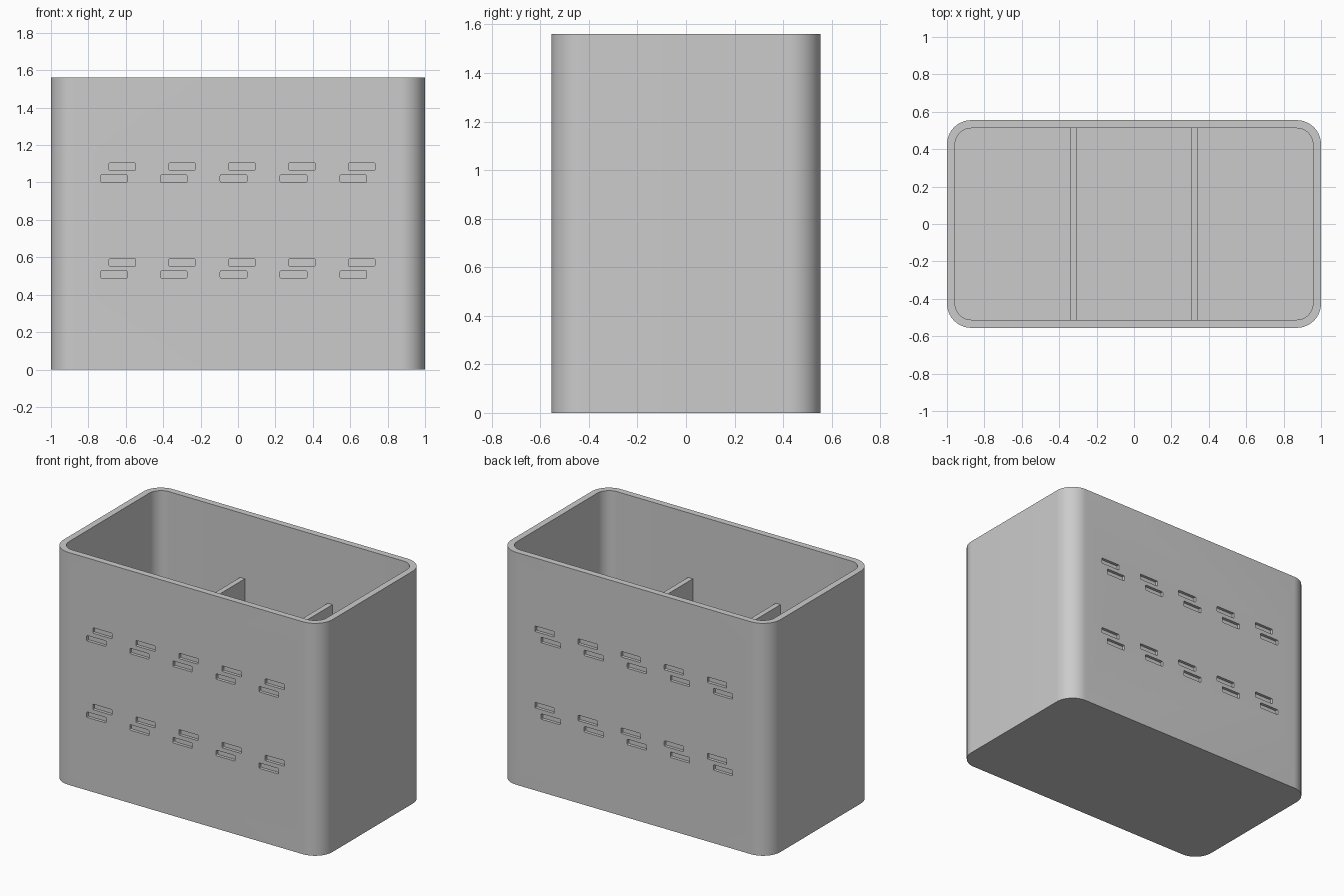
import bpy, bmesh, math
from mathutils import Vector

cube = bpy.data.objects.get("Cube")
if cube:
    bpy.data.objects.remove(cube, do_unlink=True)

HALF_X, HALF_Y, HEIGHT, RADIUS = 1.0, 0.555, 1.56, 0.13
WALL, FLOOR = 0.043, 0.045
DIVIDER_TOP, DIVIDER_X, DIVIDER_W = 1.126, 0.325, 0.035
SLOT_W, SLOT_H, SLOT_DEPTH, PITCH = 0.143, 0.037, 0.02, 0.32

grey = bpy.data.materials.new("plain grey")
grey.use_nodes = True
grey.diffuse_color = (0.6, 0.6, 0.6, 1)
grey.node_tree.nodes["Principled BSDF"].inputs["Base Color"].default_value = (0.6, 0.6, 0.6, 1)


def rounded_outline(half_w, half_h, radius, steps):
    """Counter-clockwise rounded rectangle as (u, v) pairs."""
    points = []
    for i, (su, sv) in enumerate(((1, 1), (-1, 1), (-1, -1), (1, -1))):
        for k in range(steps + 1):
            a = math.pi / 2 * (i + k / steps)
            points.append((su * (half_w - radius) + radius * math.cos(a),
                           sv * (half_h - radius) + radius * math.sin(a)))
    return points


def skin(bm, loops):
    """Join matching point loops in order and cap both ends."""
    rings = [[bm.verts.new(p) for p in loop] for loop in loops]
    for a, b in zip(rings, rings[1:]):
        for i in range(len(a)):
            j = (i + 1) % len(a)
            bm.faces.new((a[i], a[j], b[j], b[i]))
    bm.faces.new(list(reversed(rings[0])))
    bm.faces.new(rings[-1])


def make_object(name, bm):
    bmesh.ops.recalc_face_normals(bm, faces=bm.faces[:])
    mesh = bpy.data.meshes.new(name)
    bm.to_mesh(mesh)
    bm.free()
    mesh.materials.append(grey)
    obj = bpy.data.objects.new(name, mesh)
    bpy.context.collection.objects.link(obj)
    return obj


# Open box with rounded corners
outer = rounded_outline(HALF_X, HALF_Y, RADIUS, 16)
inner = rounded_outline(HALF_X - WALL, HALF_Y - WALL, RADIUS - WALL, 16)
bm = bmesh.new()
skin(bm, [[Vector((u, v, z)) for u, v in outline] for outline, z in
          ((outer, 0), (outer, HEIGHT), (inner, HEIGHT), (inner, FLOOR))])
box = make_object("box_shell", bm)

# Staggered slot pockets sunk into the front and back walls
slot = rounded_outline(SLOT_W / 2, SLOT_H / 2, 0.005, 3)
bm = bmesh.new()
for side in (-1, 1):
    for row_z in (0.54, 1.053):
        for column in range(-2, 3):
            for step in (-1, 1):
                cx = column * PITCH - 0.001 + step * 0.0225
                cz = row_z + step * 0.032
                skin(bm, [[Vector((cx + u, side * y, cz + v)) for u, v in slot]
                          for y in (HALF_Y - SLOT_DEPTH, HALF_Y + 0.05)])
cutter = make_object("slot_cutter", bm)
cutter.hide_render = True

cut = box.modifiers.new("slots", 'BOOLEAN')
cut.operation = 'DIFFERENCE'
cut.solver = 'EXACT'
cut.object = cutter
bpy.ops.object.select_all(action='DESELECT')
bpy.context.view_layer.objects.active = box
box.select_set(True)
bpy.ops.object.modifier_apply(modifier=cut.name)
bpy.data.objects.remove(cutter, do_unlink=True)
bpy.ops.object.shade_smooth_by_angle(angle=math.radians(30))

# Two inner dividers, lower than the rim, set into floor and walls
for name, side in (("left_divider", 1), ("right_divider", -1)):
    bm = bmesh.new()
    bmesh.ops.create_cube(bm, size=1)
    bottom = FLOOR - 0.01
    size = Vector((DIVIDER_W, 2 * (HALF_Y - WALL) + 0.01, DIVIDER_TOP - bottom))
    bmesh.ops.scale(bm, vec=size, verts=bm.verts[:])
    bmesh.ops.translate(bm, vec=(side * DIVIDER_X, 0, (DIVIDER_TOP + bottom) / 2), verts=bm.verts[:])
    make_object(name, bm)
